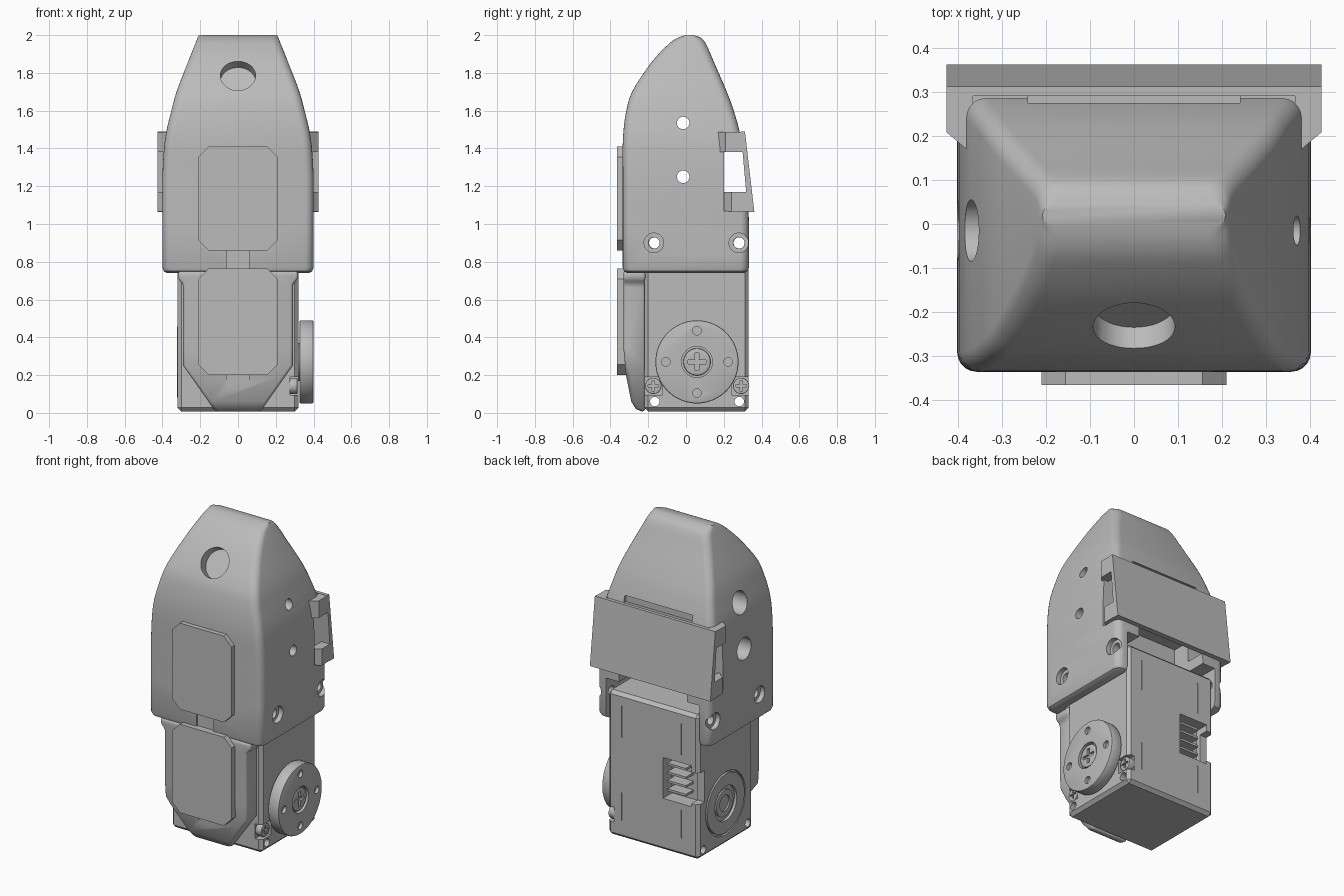
import bpy, bmesh, math
from mathutils import Vector

cube = bpy.data.objects.get("Cube")
if cube:
    bpy.data.objects.remove(cube, do_unlink=True)

grey = bpy.data.materials.new("light_grey")
grey.use_nodes = True
COLOUR = (0.5, 0.5, 0.5, 1)
grey.diffuse_color = COLOUR
grey.node_tree.nodes["Principled BSDF"].inputs["Base Color"].default_value = COLOUR


def make(name, bm):
    bmesh.ops.recalc_face_normals(bm, faces=bm.faces)
    mesh = bpy.data.meshes.new(name)
    bm.to_mesh(mesh)
    bm.free()
    mesh.materials.append(grey)
    ob = bpy.data.objects.new(name, mesh)
    bpy.context.collection.objects.link(ob)
    return ob


def loft(name, rings):
    bm = bmesh.new()
    loops = [[bm.verts.new(p) for p in ring] for ring in rings]
    n = len(loops[0])
    for a, b in zip(loops, loops[1:]):
        for i in range(n):
            j = (i + 1) % n
            bm.faces.new((a[i], a[j], b[j], b[i]))
    bm.faces.new(loops[0])
    bm.faces.new(loops[-1])
    return make(name, bm)


def prism(name, pts, axis, lo, hi):
    """Extrude a 2D outline along an axis; outline uses the other two axes in order."""
    def place(p, d):
        v = list(p)
        v.insert("xyz".index(axis), d)
        return v
    return loft(name, [[place(p, d) for p in pts] for d in (lo, hi)])


def box(name, x0, x1, y0, y1, z0, z1):
    return prism(name, [(x0, y0), (x1, y0), (x1, y1), (x0, y1)], "z", z0, z1)


def rod(name, y, z, r, x0, x1, n=40):
    pts = [(y + r * math.cos(math.tau * i / n), z + r * math.sin(math.tau * i / n)) for i in range(n)]
    return prism(name, pts, "x", x0, x1)


def apply_mod(ob, mod):
    with bpy.context.temp_override(object=ob, active_object=ob, selected_objects=[ob]):
        bpy.ops.object.modifier_apply(modifier=mod.name)


def boolean(ob, tools, operation="DIFFERENCE"):
    for tool in tools:
        tool.hide_render = True
        mod = ob.modifiers.new("boolean", "BOOLEAN")
        mod.operation, mod.solver, mod.object = operation, "EXACT", tool
        apply_mod(ob, mod)
        bpy.data.objects.remove(tool, do_unlink=True)


def bevel(ob, width, segments=3, angle=30):
    mod = ob.modifiers.new("bevel", "BEVEL")
    mod.width, mod.segments, mod.angle_limit = width, segments, math.radians(angle)
    apply_mod(ob, mod)


def smooth(ob, angle=35):
    bpy.ops.object.select_all(action="DESELECT")
    ob.select_set(True)
    bpy.context.view_layer.objects.active = ob
    bpy.ops.object.shade_smooth_by_angle(angle=math.radians(angle))


def cross_cuts(y, z, arm, x0, x1):
    t = arm * 0.22
    return [box("slot", x0, x1, y - arm, y + arm, z - t, z + t),
            box("slot", x0, x1, y - t, y + t, z - arm, z + arm)]


# Fingertip shell: rows of height, half width, front y, back y
rows = [Vector(r) for r in (
    (0.74, 0.375, -0.31, 0.308), (0.75, 0.393, -0.328, 0.326), (0.77, 0.4, -0.335, 0.333),
    (1.0, 0.4, -0.335, 0.333), (1.25, 0.4, -0.335, 0.323), (1.45, 0.386, -0.334, 0.293),
    (1.6, 0.353, -0.316, 0.253), (1.71, 0.322, -0.28, 0.212), (1.86, 0.264, -0.18, 0.147),
    (1.95, 0.228, -0.095, 0.108), (1.985, 0.214, -0.045, 0.08), (2.0, 0.207, 0.0, 0.04))]
samples = rows[:3]
for i in range(3, len(rows) - 1):
    p0, p1, p2 = rows[i - 1], rows[i], rows[i + 1]
    p3 = rows[min(i + 2, len(rows) - 1)]
    for k in range(5):
        t = k / 5
        samples.append(0.5 * (2 * p1 + (p2 - p0) * t + (2 * p0 - 5 * p1 + 4 * p2 - p3) * t * t
                              + (3 * p1 - p0 - 3 * p2 + p3) * t ** 3))
samples.append(rows[-1])


def rounded(row):
    z, w, yf, yb = row
    r = min(0.045, (yb - yf) * 0.45)
    ring = []
    for q, (cx, cy) in enumerate(((w - r, yb - r), (r - w, yb - r), (r - w, yf + r), (w - r, yf + r))):
        for k in range(6):
            a = math.pi / 2 * (q + k / 5)
            ring.append((cx + r * math.cos(a), cy + r * math.sin(a), z))
    return ring


shell = loft("fingertip_shell", [rounded(r) for r in samples])
cuts = [box("cavity", -0.33, 0.33, -0.23, 0.5, 0.6, 1.0),
        box("back_opening", -0.24, 0.24, 0.08, 0.5, 0.9, 1.2),
        box("clip_recess", -0.6, 0.6, 0.2, 0.6, 1.07, 1.485),
        box("clip_notch", -0.24, 0.24, 0.262, 0.5, 1.4, 1.53),
        box("front_groove", -0.06, 0.06, -0.4, -0.322, 0.7, 0.9)]
for z in (1.25, 1.535):
    cuts += [rod("hole", -0.015, z, 0.033, -0.6, 0.6), rod("wide_hole", -0.015, z, 0.07, -0.6, -0.25)]
for y in (-0.17, 0.28):
    cuts.append(rod("bolt_hole", y, 0.9, 0.03, -0.6, 0.6))
    for s in (-1, 1):
        cuts.append(rod("counterbore", y, 0.9, 0.052, *sorted((s * 0.37, s * 0.6))))
# Angled round pocket near the tip
pocket = rod("pocket", 0, 0, 0.093, -0.06, 0.3)
pocket.rotation_euler = Vector((0, -0.83, 0.56)).to_track_quat("X", "Z").to_euler()
pocket.location = (0, -0.232, 1.785)
bpy.context.view_layer.update()
boolean(shell, cuts + [pocket])
smooth(shell)

# Raised grip pads
for name, z0, z1 in (("upper_pad", 0.86, 1.41), ("lower_pad", 0.2, 0.765)):
    c, w = 0.055, 0.21
    pts = [(w, z0 + c), (w, z1 - c), (w - c, z1), (c - w, z1), (-w, z1 - c), (-w, z0 + c), (c - w, z0), (w - c, z0)]
    prism(name, pts, "y", -0.365, -0.315)

# Tapered lower front cover
half = [(0.12, 0.008), (0.29, 0.25), (0.29, 0.68), (0.318, 0.71), (0.318, 0.75)]
cover = prism("front_cover", half + [(-x, z) for x, z in reversed(half)], "y", -0.5, 0)
side = [(-0.215, 0.75), (-0.332, 0.75), (-0.332, 0.35), (-0.318, 0.2), (-0.29, 0.06),
        (-0.265, 0.02), (-0.235, 0.008), (-0.215, 0.008)]
boolean(cover, [prism("cover_side", side, "x", -0.6, 0.6)], "INTERSECT")
bevel(cover, 0.015, 3, 40)
boolean(cover, [box("groove", -0.06, 0.06, -0.4, -0.305, 0.05, 0.25)])
smooth(cover)

# Servo body
servo = box("servo_body", -0.32, 0.32, -0.22, 0.332, 0.008, 0.93)
bevel(servo, 0.02, 1)
AY, AZ = 0.058, 0.27
cuts = [box("socket", -0.27, -0.07, 0.24, 0.5, 0.34, 0.6),
        box("socket_side", -0.5, -0.25, 0.27, 0.5, 0.36, 0.56),
        rod("idler_groove", AY, AZ, 0.2, -0.5, -0.305)]
for y in (-0.165, 0.282):
    cuts += [rod("case_hole", y, 0.06, 0.025, -0.6, 0.6), rod("top_hole", y, 0.9, 0.03, -0.6, 0.6)]
cuts += [box("screw_seat", 0.275, 0.5, -0.3, -0.125, 0.095, 0.19),
         box("screw_seat", 0.275, 0.5, 0.24, 0.5, 0.095, 0.19)]
for x in (-0.2, 0.22):
    cuts.append(box("seam", x - 0.003, x + 0.003, 0.327, 0.5, 0.12, 0.3))
    cuts.append(box("seam", x - 0.003, x + 0.003, 0.327, 0.5, 0.65, 0.85))
boolean(servo, cuts)
smooth(servo)
for k in range(4):
    z = 0.385 + 0.055 * k
    box("socket_pin", -0.22, -0.09, 0.23, 0.315, z, z + 0.014)

# Idler ring and its screw on the plain side
idler = rod("idler_ring", AY, AZ, 0.188, -0.322, -0.29, 56)
boolean(idler, [rod("bore", AY, AZ, 0.11, -0.5, -0.2)])
smooth(idler)
hub = rod("idler_hub", AY, AZ, 0.085, -0.315, -0.29)
boolean(hub, [rod("bore", AY, AZ, 0.05, -0.5, -0.3)])
smooth(hub)

# Output disc with pin holes and centre screw
disc = rod("output_disc", AY, AZ, 0.22, 0.325, 0.4, 72)
bevel(disc, 0.008, 2, 40)
cuts = [rod("centre_bore", AY, AZ, 0.082, 0.375, 0.6)]
for k in range(4):
    a = k * math.pi / 2
    cuts.append(rod("pin_hole", AY + 0.165 * math.cos(a), AZ + 0.165 * math.sin(a), 0.023, 0.38, 0.6, 24))
boolean(disc, cuts)
smooth(disc)
rod("disc_shaft", AY, AZ, 0.1, 0.3, 0.33)
for name, y, z, r, x0, x1 in (("disc_screw", AY, AZ, 0.072, 0.37, 0.394),
                              ("front_case_screw", -0.173, 0.143, 0.043, 0.27, 0.315),
                              ("back_case_screw", 0.292, 0.143, 0.043, 0.27, 0.315)):
    screw = rod(name, y, z, r, x0, x1)
    bevel(screw, 0.006, 2, 40)
    boolean(screw, cross_cuts(y, z, r * 0.65, x1 - 0.015, x1 + 0.1))
    smooth(screw)

# Back clip: tilted plate with hooked arms
prism("clip_plate", [(0.29, 1.49), (0.312, 1.49), (0.362, 1.063), (0.328, 1.063)], "x", -0.425, 0.425)
for s, label in ((1, "left"), (-1, "right")):
    for level, z0, z1, y0, y1 in (("upper", 1.38, 1.488, 0.168, 0.3), ("lower", 1.065, 1.17, 0.2, 0.335)):
        pts = [(s * 0.425, y1), (s * 0.425, y0 + 0.04), (s * 0.378, y0), (s * 0.365, y0 + 0.01), (s * 0.365, y1)]
        prism(f"{label}_{level}_clip_arm", pts, "z", z0, z1)
